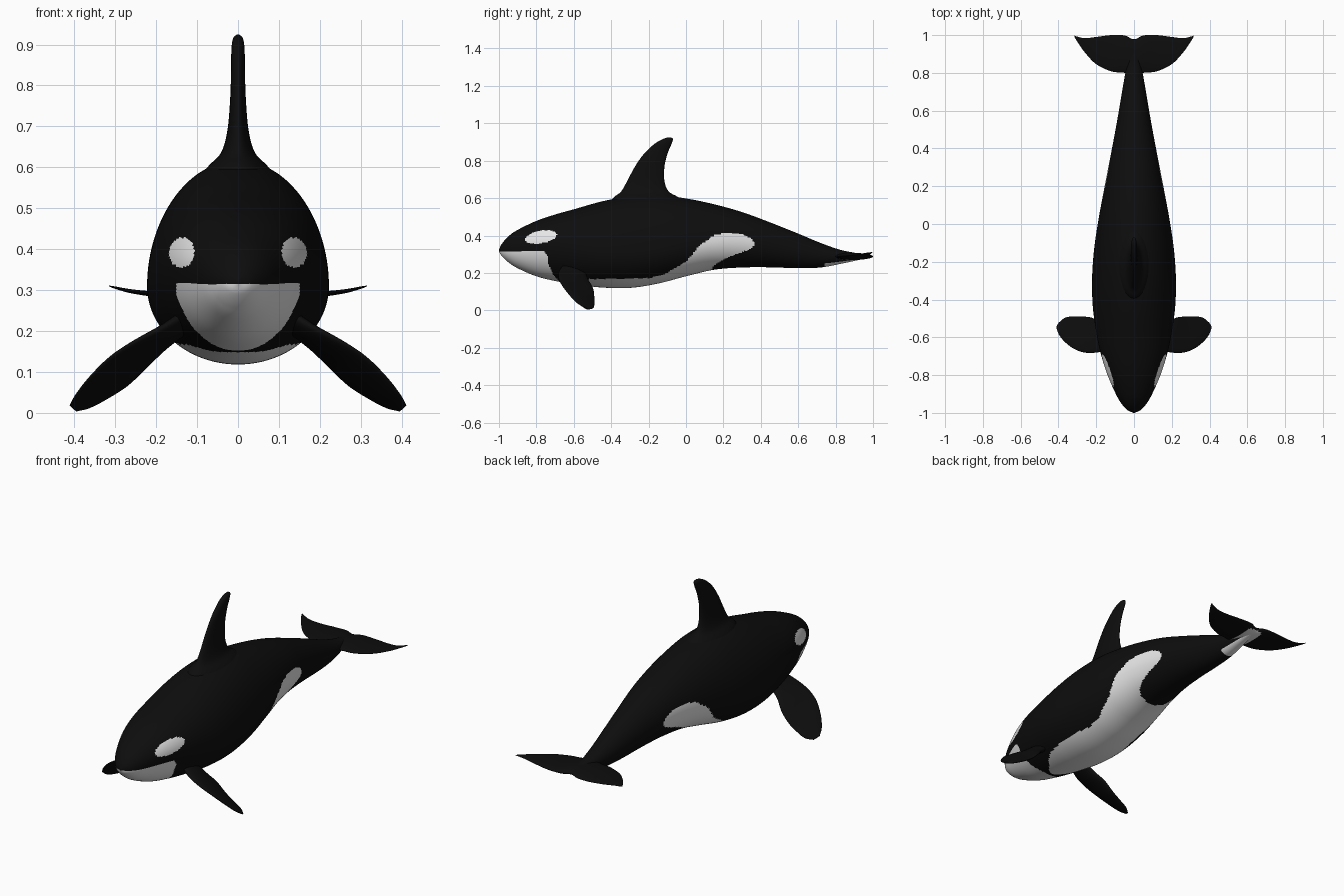
import bpy, bmesh, math
from mathutils import Vector

cube = bpy.data.objects.get("Cube")
if cube:
    bpy.data.objects.remove(cube, do_unlink=True)


def make_material(name, value):
    mat = bpy.data.materials.new(name)
    mat.use_nodes = True
    colour = (value, value, value, 1.0)
    mat.diffuse_color = colour
    shader = next(n for n in mat.node_tree.nodes if n.type == 'BSDF_PRINCIPLED')
    shader.inputs["Base Color"].default_value = colour
    shader.inputs["Roughness"].default_value = 0.6
    return mat


BLACK = make_material("black skin", 0.004)
WHITE = make_material("white skin", 0.8)


def spline(rows, steps):
    """Smooth curve through rows of numbers, with the given steps per span."""
    rows = [Vector(r) for r in rows]
    padded = [rows[0] * 2 - rows[1]] + rows + [rows[-1] * 2 - rows[-2]]
    result = []
    for a, b, c, d in zip(padded, padded[1:], padded[2:], padded[3:]):
        for i in range(steps):
            t = i / steps
            result.append(b + (c - a) * (t / 2)
                          + (a * 2 - b * 5 + c * 4 - d) * (t * t / 2)
                          + (b * 3 - a - c * 3 + d) * (t ** 3 / 2))
    return result + [rows[-1]]


def loft(name, rings, is_white=None):
    """Skin closed rings of points, then paint faces by a rule."""
    bm = bmesh.new()
    loops = [[bm.verts.new(p) for p in ring] for ring in rings]
    count = len(loops[0])
    for low, high in zip(loops, loops[1:]):
        for i in range(count):
            j = (i + 1) % count
            bm.faces.new((low[i], low[j], high[j], high[i]))
    bm.faces.new(loops[0])
    bm.faces.new(loops[-1])
    bmesh.ops.recalc_face_normals(bm, faces=bm.faces)
    for face in bm.faces:
        face.smooth = True
        if is_white and is_white(face.calc_center_median(), face.normal):
            face.material_index = 1
    mesh = bpy.data.meshes.new(name)
    bm.to_mesh(mesh)
    bm.free()
    mesh.materials.append(BLACK)
    mesh.materials.append(WHITE)
    obj = bpy.data.objects.new(name, mesh)
    bpy.context.collection.objects.link(obj)
    return obj


def fin_rings(rows, normal, steps=6, count=32):
    """Rows hold leading point, trailing point and half thickness."""
    normal = Vector(normal).normalized()
    rings = []
    for row in spline(rows, steps):
        lead, trail = Vector(row[0:3]), Vector(row[3:6])
        mid, half, thick = (lead + trail) / 2, (lead - trail) / 2, max(row[6], 0.001)
        angles = [math.tau * i / count for i in range(count)]
        rings.append([mid + half * math.cos(a) + normal * thick * math.sin(a)
                      for a in angles])
    return rings


# White markings, as outlines on the side plane (y, z)
BELLY = [(-1.1, .315), (-.755, .315), (-.74, .29), (-.735, .25), (-.71, .19),
         (-.67, .148), (-.6, .15), (-.53, .167), (-.2, .172), (-.12, .19),
         (0, .26), (.08, .355), (.15, .4), (.22, .416), (.29, .412), (.35, .385),
         (.367, .355), (.35, .33), (.26, .297), (.18, .262), (.14, .23),
         (.13, .2), (.13, 0), (-1.1, 0)]


def inside(y, z, outline):
    hit = False
    for (ya, za), (yb, zb) in zip(outline, outline[1:] + outline[:1]):
        if (za > z) != (zb > z) and y < ya + (yb - ya) * (z - za) / (zb - za):
            hit = not hit
    return hit


def body_white(p, normal):
    dy, dz = p.y + .775, p.z - .392
    dz -= dy * .15
    eye_patch = (dy / .085) ** 2 + (dz / .034) ** 2 < 1
    tail_patch = p.y > .74 and p.z < .25 + (p.y - .74) * .13
    return eye_patch or tail_patch or inside(p.y, p.z, BELLY)


# Body: y, top, bottom, half width, height of widest point
BODY = [(-1, .325, .315, .003, .32), (-.985, .355, .29, .035, .322),
        (-.95, .395, .257, .067, .33), (-.9, .43, .225, .096, .34),
        (-.8, .478, .182, .14, .355), (-.7, .512, .157, .172, .355),
        (-.6, .54, .14, .195, .34), (-.45, .582, .122, .217, .315),
        (-.3, .61, .12, .222, .31), (-.15, .616, .143, .213, .32),
        (0, .598, .182, .192, .345), (.15, .567, .217, .165, .37),
        (.3, .525, .229, .136, .375), (.45, .47, .23, .107, .35),
        (.6, .41, .225, .08, .32), (.72, .36, .229, .06, .295),
        (.82, .325, .247, .042, .287), (.9, .308, .264, .026, .286),
        (.96, .296, .278, .008, .287)]
SIDES = 144
body_rings = []
for y, top, bottom, width, mid in spline(BODY, 16):
    ring = []
    for i in range(SIDES):
        s, c = math.sin(math.tau * i / SIDES), math.cos(math.tau * i / SIDES)
        ring.append((width * c, y, mid + s * (top - mid if s > 0 else mid - bottom)))
    body_rings.append(ring)
loft("body", body_rings, body_white)

# Dorsal fin: height, leading y, trailing y, half thickness
DORSAL = [(.54, -.43, .02, .12), (.6, -.39, -.035, .075), (.635, -.347, -.092, .042),
          (.69, -.315, -.115, .026), (.77, -.272, -.115, .019), (.84, -.222, -.098, .017),
          (.89, -.168, -.077, .016), (.915, -.125, -.07, .012), (.924, -.1, -.08, .004)]
loft("dorsal_fin", fin_rings([(0, a, z, 0, b, z, t) for z, a, b, t in DORSAL], (1, 0, 0)))

# Pectoral fins: leading point, trailing point, half thickness
PECTORAL = [(.12, -.65, .25, .12, -.54, .21, .022), (.18, -.677, .212, .175, -.525, .165, .02),
            (.25, -.682, .176, .22, -.497, .118, .017), (.31, -.665, .138, .27, -.49, .068, .014),
            (.36, -.63, .09, .32, -.49, .035, .011), (.395, -.59, .046, .362, -.495, .013, .008),
            (.411, -.55, .018, .395, -.52, .004, .004)]
for side, label in ((1, "left"), (-1, "right")):
    rows = [(side * a, b, c, side * d, e, f, t) for a, b, c, d, e, f, t in PECTORAL]
    loft(label + "_pectoral_fin", fin_rings(rows, (side * .6, .34, .72)))

# Tail flukes: x, leading y, trailing y, height, half thickness
FLUKE = [(.05, .8, .998, .288, .018), (.12, .808, 1, .287, .012),
         (.2, .846, .99, .29, .007), (.26, .908, .984, .297, .005),
         (.3, .965, .992, .306, .003), (.315, .99, .998, .31, .001)]
half = [(x, a, z, x, b, z, t) for x, a, b, z, t in FLUKE]
other = [(-r[0], r[1], r[2], -r[3], *r[4:]) for r in reversed(half)]
centre = [(0, .78, .288, 0, .978, .288, .02)]
loft("tail_flukes", fin_rings(other + centre + half, (0, 0, 1), steps=8),
     lambda p, n: n.z < -.3 and abs(p.x) < .04 and p.y < .97)
